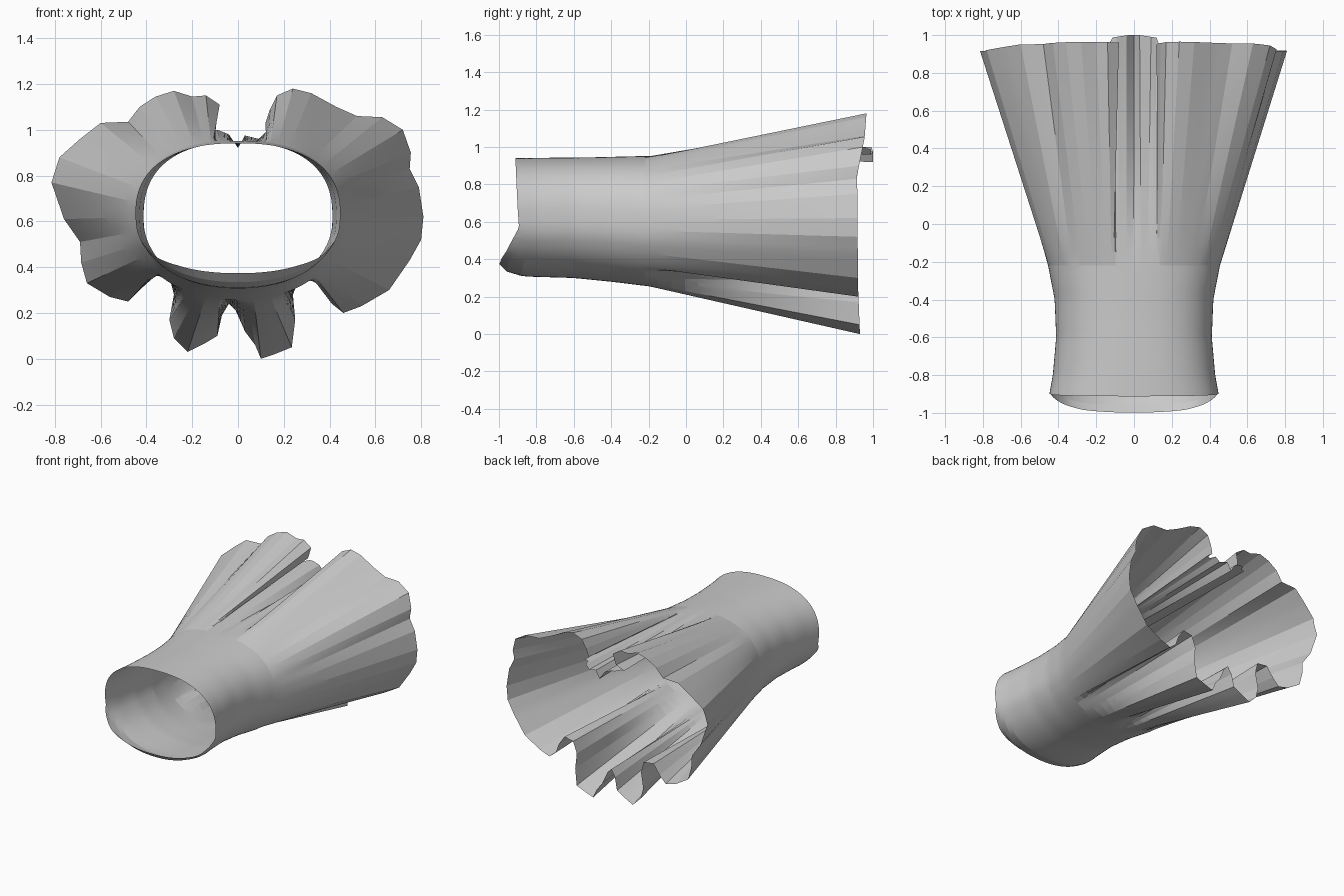
import bpy, bmesh, math

if "Cube" in bpy.data.objects:
    bpy.data.objects.remove(bpy.data.objects["Cube"])

# Hem outline seen from the front (x, z), clockwise from top centre, with its fold lobes
HEM = [(0, .92), (.03, .975), (.09, .96), (.12, .99), (.16, 1.0), (.12, 1.03), (.14, 1.09), (.17, 1.15),
       (.24, 1.18), (.32, 1.16), (.43, 1.10), (.52, 1.06), (.63, 1.055), (.72, 1.0), (.755, .9),
       (.75, .83), (.79, .75), (.81, .62), (.80, .52), (.75, .43), (.66, .30), (.54, .23),
       (.46, .20), (.41, .24), (.385, .31), (.34, .375), (.27, .36), (.24, .28), (.25, .17), (.235, .05),
       (.16, .02), (.10, .0), (.075, .06), (.03, .12), (-.01, .21), (-.04, .24), (-.07, .19), (-.09, .1),
       (-.14, .07), (-.22, .03), (-.28, .09), (-.30, .17), (-.28, .28), (-.30, .36), (-.38, .37),
       (-.43, .30), (-.48, .25), (-.56, .27), (-.66, .33), (-.685, .42), (-.69, .51), (-.76, .61),
       (-.815, .77), (-.78, .88), (-.69, .96), (-.60, 1.03), (-.48, 1.035), (-.43, 1.10), (-.36, 1.145),
       (-.28, 1.17), (-.20, 1.145), (-.14, 1.15), (-.08, 1.11), (-.10, 1.03), (-.16, 1.0), (-.09, 1.0),
       (-.04, .98)]
WAIST_Y = -.22
SUB = 3


def lerp(a, b, t):
    return a + (b - a) * t


def table(pts, x):
    # piecewise linear lookup
    if x <= pts[0][0]:
        return pts[0][1]
    for (a, u), (b, v) in zip(pts, pts[1:]):
        if x <= b:
            return lerp(u, v, (x - a) / (b - a))
    return pts[-1][1]


def section(ang, half_w, bottom, top):
    # rounded oval cross-section, rounder below; ang is clockwise from the top
    s, c = math.sin(ang), math.cos(ang)
    b = (top - bottom) / 2
    n = 2.4 if c > 0 else lerp(2.4, 2.15, min(1, -c * 3))
    r = (abs(s / half_w) ** n + abs(c / b) ** n) ** (-1 / n)
    return r * s, (top + bottom) / 2 + r * c


# Subdivided hem and matching waist angles (smoothed so folds gather at the waist)
hem = []
for i, p in enumerate(HEM):
    q = HEM[(i + 1) % len(HEM)]
    hem += [(lerp(p[0], q[0], k / SUB), lerp(p[1], q[1], k / SUB)) for k in range(SUB)]
N = len(hem)
angles = [math.atan2(x, z - .61) % (2 * math.pi) for x, z in hem]
for i in range(N):
    if i < N // 4 and angles[i] > math.pi:
        angles[i] -= 2 * math.pi
    if i > 3 * N // 4 and angles[i] < math.pi:
        angles[i] += 2 * math.pi


def unwrapped(i):
    return angles[i % N] + 2 * math.pi * (i // N)


angles = [sum(unwrapped(i + k) for k in range(-4, 5)) / 9 for i in range(N)]
angles = [lerp(a, 2 * math.pi * i / N, .2) for i, a in enumerate(sorted(angles))]

WIDTH = [(-1, .445), (-.9, .448), (-.8, .43), (-.6, .412), (-.4, .42), (-.22, .455)]
BOTTOM = [(-1, .375), (-.96, .335), (-.87, .308), (-.6, .30), (-.4, .28), (-.22, .258)]
TOP = [(-1, .94), (-.5, .945), (-.22, .952)]
RIM = [(.37, -1), (.42, -.985), (.5, -.945), (.6, -.893), (.7, -.90), (.94, -.912)]


def hem_y(x, z):
    if abs(x) < .125 and .9 < z < 1.02:
        return 1.0 - .15 * max(0, abs(x + .0) - .03)
    return table([(0, .93), (.25, .92), (.85, .915), (1.05, .955), (1.18, .965)], z)


rings = []
# Bodice tube from the slanted rim to the waist
for j in range(21):
    t = j / 20
    ring = []
    for a in angles:
        z0 = section(a, .44, .375, .94)[1]
        y = lerp(table(RIM, z0), WAIST_Y, t)
        x, z = section(a, table(WIDTH, y), table(BOTTOM, y), table(TOP, y))
        ring.append((x, y, z))
    rings.append(ring)
# Pleated skirt from the waist to the hem
for j in range(1, 17):
    t = j / 16
    ring = []
    for (hx, hz), w in zip(hem, rings[20]):
        ring.append((lerp(w[0], hx, t), lerp(WAIST_Y, hem_y(hx, hz), t), lerp(w[2], hz, t)))
    rings.append(ring)

bm = bmesh.new()
vs = [[bm.verts.new(p) for p in r] for r in rings]
for r0, r1 in zip(vs, vs[1:]):
    for i in range(N):
        k = (i + 1) % N
        bm.faces.new((r0[i], r1[i], r1[k], r0[k]))
mesh = bpy.data.meshes.new("pleated_dress")
bm.to_mesh(mesh)
bm.free()
dress = bpy.data.objects.new("pleated_dress", mesh)
bpy.context.collection.objects.link(dress)
bpy.context.view_layer.objects.active = dress
dress.select_set(True)
bpy.ops.object.shade_smooth_by_angle(angle=math.radians(7))
